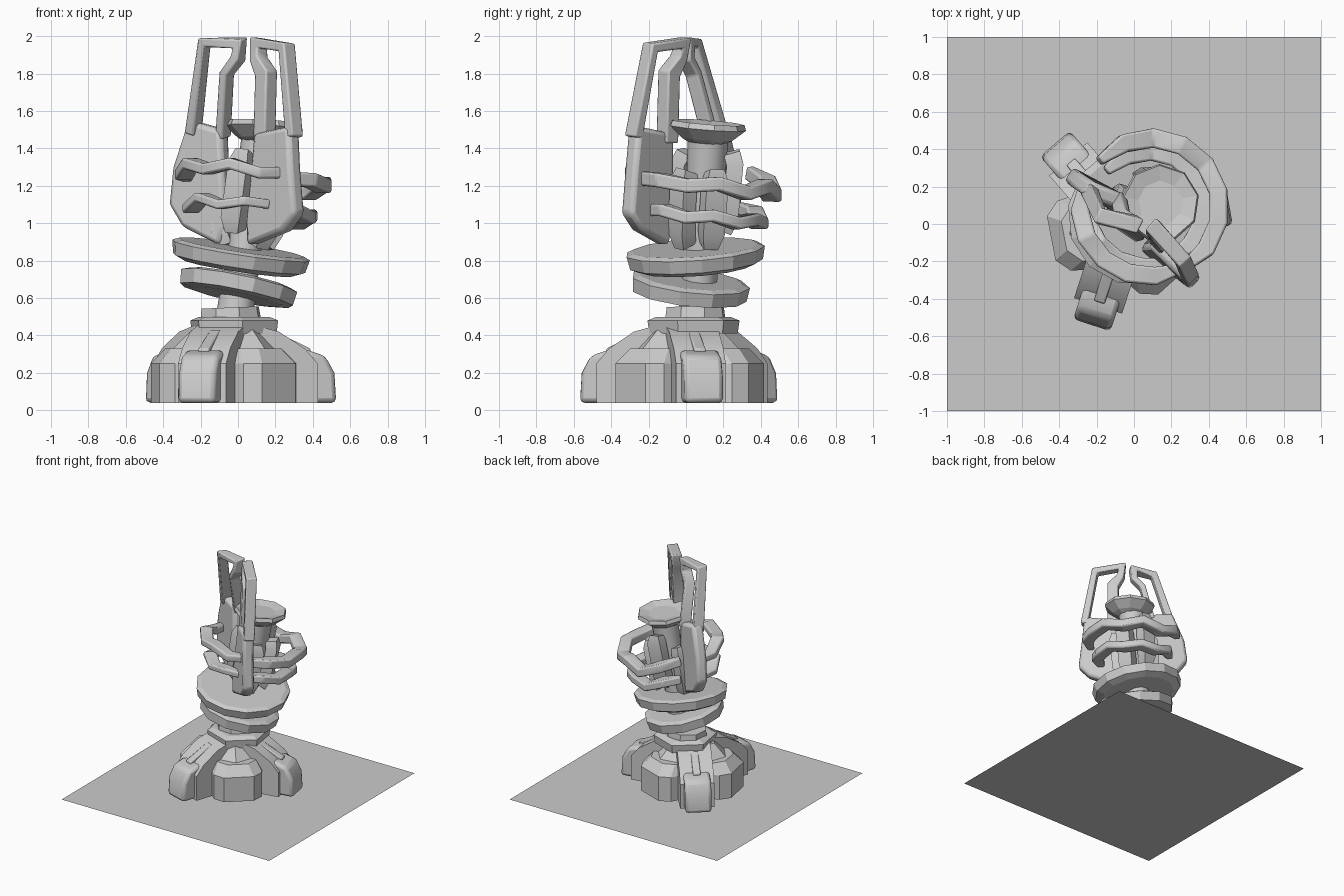
import bpy, bmesh, math
from mathutils import Vector, Matrix

cube = bpy.data.objects.get("Cube")
if cube:
    bpy.data.objects.remove(cube, do_unlink=True)

grey = bpy.data.materials.new("plain grey")
grey.use_nodes = True
colour = (0.6, 0.6, 0.6, 1)
grey.diffuse_color = colour
grey.node_tree.nodes["Principled BSDF"].inputs["Base Color"].default_value = colour
UP = Vector((0, 0, 1))


def finish(name, bm, bevel=0, smooth=True):
    """Turn a bmesh into a named object with the shared material."""
    bmesh.ops.recalc_face_normals(bm, faces=bm.faces)
    mesh = bpy.data.meshes.new(name)
    bm.to_mesh(mesh)
    bm.free()
    mesh.materials.append(grey)
    obj = bpy.data.objects.new(name, mesh)
    bpy.context.collection.objects.link(obj)
    if bevel:
        mod = obj.modifiers.new("soft edges", "BEVEL")
        mod.width, mod.segments = bevel, 2
    if smooth:
        bpy.ops.object.select_all(action="DESELECT")
        obj.select_set(True)
        bpy.context.view_layer.objects.active = obj
        bpy.ops.object.shade_smooth_by_angle(angle=math.radians(32))
    return obj


def loft(bm, rings):
    """Skin a list of equal-length rings and cap both ends."""
    rings = [[bm.verts.new(p) for p in ring] for ring in rings]
    n = len(rings[0])
    for a, b in zip(rings, rings[1:]):
        for i in range(n):
            j = (i + 1) % n
            bm.faces.new((a[i], a[j], b[j], b[i]))
    bm.faces.new(rings[0])
    bm.faces.new(rings[-1])


def sweep(name, path, widths, height, normal=UP, bevel=0):
    """Sweep a mitred rectangle along a path; normal is the height axis."""
    pts = [Vector(p) for p in path]
    rings = []
    for i, p in enumerate(pts):
        before = (p - pts[max(i - 1, 0)]).normalized()
        after = (pts[min(i + 1, len(pts) - 1)] - p).normalized()
        t = (before + after).normalized()
        mitre = 1 / max(0.5, t.dot(after if i == 0 else before))
        side = t.cross(normal).normalized()
        top = side.cross(t).normalized() * height / 2
        side *= widths[i] * mitre / 2
        rings.append([p + side + top, p - side + top, p - side - top, p + side - top])
    bm = bmesh.new()
    loft(bm, rings)
    return finish(name, bm, bevel)


def lathe(name, profile, sides, centre, turn=0, tilt=(0, 0), smooth=False):
    """Stack of polygon rings (radius, height), tilted about x and y."""
    place = (Matrix.Translation(centre) @ Matrix.Rotation(tilt[1], 4, "Y")
             @ Matrix.Rotation(tilt[0], 4, "X"))
    angles = [turn + math.tau * i / sides for i in range(sides)]
    bm = bmesh.new()
    loft(bm, [[place @ Vector((r * math.cos(a), r * math.sin(a), z)) for a in angles]
              for r, z in profile])
    return finish(name, bm, 0, smooth)


def slab(name, outline, thickness, direction, bevel=0):
    """Extrude a 3D outline evenly to both sides along a direction."""
    half = Vector(direction).normalized() * thickness / 2
    bm = bmesh.new()
    loft(bm, [[Vector(p) + half * s for p in outline] for s in (-1, 1)])
    return finish(name, bm, bevel)


# Ground sheet
bm = bmesh.new()
bmesh.ops.create_grid(bm, x_segments=1, y_segments=1, size=1)
sheet = finish("ground_sheet", bm, 0, False)

# Base hub with stepped collar
hub = Vector((-0.05, 0, 0))
lathe("base_hub", [(0.33, 0.04), (0.33, 0.3), (0.22, 0.41), (0.2, 0.43)], 6, hub, math.radians(10))
lathe("hub_step", [(0.24, 0.41), (0.25, 0.48), (0.2, 0.5)], 6, hub + Vector((0.03, 0.04, 0)), 0.7)
lathe("hub_collar", [(0.17, 0.48), (0.16, 0.55)], 8, (-0.02, 0.05, 0), 0.3, (0, -0.04))


def radial(angle, r, z):
    return hub + Vector((r * math.cos(angle), r * math.sin(angle), z))


# Three legs with rounded feet, and three buttresses between them
neck = [(0.1, 0.04), (0.46, 0.04), (0.46, 0.25), (0.39, 0.33), (0.25, 0.42), (0.1, 0.46)]
foot = [(0.3, 0.04), (0.57, 0.04), (0.56, 0.2), (0.51, 0.29), (0.42, 0.32), (0.3, 0.31)]
ridge = [(0.22, 0.38), (0.44, 0.29), (0.44, 0.33), (0.23, 0.43)]
for k in range(3):
    a = math.radians(10 + 121 * k)
    across = (-math.sin(a), math.cos(a), 0)
    for part, profile, width, bevel in (("leg_neck", neck, 0.27, 0),
                                        ("leg_foot", foot, 0.21, 0.025),
                                        ("leg_ridge", ridge, 0.06, 0.008)):
        slab(f"{part}_{k + 1}", [radial(a, r, z) for r, z in profile], width, across, bevel)
    mid = a + math.radians(60)
    rings = []
    for r, z, half in ((0.4, 0.04, 0.12), (0.4, 0.25, 0.12), (0.33, 0.33, 0.08)):
        ring = []
        for out, w in ((0.1, half + 0.1), (r - 0.07, half + 0.07), (r, half),
                       (r, -half), (r - 0.07, -half - 0.07), (0.1, -half - 0.1)):
            ring.append(radial(mid, out, z) + w * Vector((-math.sin(mid), math.cos(mid), 0)))
        rings.append(ring)
    bm = bmesh.new()
    loft(bm, rings)
    finish(f"buttress_{k + 1}", bm, 0, False)

# Leaning central column
foot_point, head_point = Vector((-0.02, 0.06, 0.5)), Vector((0.13, 0.12, 1.48))


def on_axis(z):
    return foot_point.lerp(head_point, (z - 0.5) / 0.98)


bm = bmesh.new()
loft(bm, [[on_axis(z) + Vector((r * math.cos(i * math.tau / 12), r * math.sin(i * math.tau / 12), 0))
           for i in range(12)] for z, r in ((0.5, 0.1), (0.9, 0.09), (1.48, 0.11))])
finish("column", bm)

# Blocks clustered round the upper column
for k in range(5):
    a = math.radians(20 + 72 * k)
    out = Vector((math.cos(a), math.sin(a), 0))
    low, high = 0.88 + 0.08 * (k % 2), 1.28 + 0.1 * (k % 2)
    path = [on_axis(low) + out * 0.11, on_axis(low + 0.07) + out * 0.14,
            on_axis(high - 0.06) + out * 0.15, on_axis(high) + out * 0.13]
    sweep(f"column_block_{k + 1}", path, [0.08, 0.12, 0.12, 0.08], 0.09, out)

# Dished cap on the column
lathe("column_cap", [(0.1, -0.06), (0.14, -0.04), (0.21, 0.02), (0.2, 0.05), (0.12, 0.03)],
      9, (0.14, 0.11, 1.49), 0.2, (-0.08, 0.06))

# Two tilted discs round the lower column
lathe("upper_disc", [(0.3, -0.06), (0.36, -0.035), (0.375, 0.035), (0.34, 0.05)],
      13, (0.01, 0.05, 0.82), 0.1, (0.07, 0.15))
lathe("lower_disc", [(0.24, -0.05), (0.31, -0.04), (0.32, 0.035), (0.28, 0.05)],
      11, (0, 0.02, 0.655), 0.4, (-0.11, 0.2))


# Curved ribs that link the two prongs on both sides
def rib(name, centre, radius, start, end, heights, thick):
    steps = len(heights) - 1
    path, widths = [], []
    for i, z in enumerate(heights):
        a = math.radians(start + (end - start) * i / steps)
        path.append((centre + radius * math.cos(a), 0.09 + radius * math.sin(a), z))
        widths.append(0.05 if i in (0, steps) else 0.095)
    sweep(name, path, widths, thick, UP, 0.012)


rib("front_rib_upper", 0.08, 0.37, 160, 298, (1.25, 1.26, 1.32, 1.29, 1.32, 1.27, 1.27), 0.06)
rib("front_rib_lower", 0.06, 0.32, 170, 290, (1.08, 1.08, 1.14, 1.1, 1.12, 1.1), 0.05)
rib("back_rib_upper", 0.09, 0.37, -62, 138, (1.24, 1.23, 1.2, 1.21, 1.16, 1.2, 1.15, 1.22, 1.27), 0.075)
rib("back_rib_lower", 0.08, 0.3, -68, 140, (1.07, 1.07, 1.03, 1.04, 1, 1.02, 1.0, 1.06, 1.08), 0.065)


# Prongs: a broad blade below, an open hooked frame above
def prong(side, normal, frame, widths, blade):
    sweep(f"{side}_prong_frame", frame, widths, 0.085, Vector(normal), 0.01)
    slab(f"{side}_prong_blade", blade, 0.09, normal, 0.025)


prong("right", (0.55, 0.83, 0),
      [(-0.24, 0.18, 1.48), (-0.18, 0.04, 1.965), (0.01, 0, 1.965), (0, 0, 1.88),
       (-0.06, 0.04, 1.8), (-0.08, 0.13, 1.46)],
      [0.06, 0.045, 0.05, 0.05, 0.045, 0.05],
      [(-0.25, 0.19, 1.55), (-0.33, 0.25, 1.3), (-0.35, 0.27, 1.1), (-0.28, 0.22, 0.98),
       (-0.08, 0.1, 0.88), (-0.05, 0.08, 1), (-0.07, 0.12, 1.5)])
prong("left", (0.7, 0.71, 0),
      [(0.3, -0.28, 1.46), (0.26, -0.19, 1.94), (0.11, -0.02, 1.965), (0.11, -0.04, 1.88),
       (0.15, -0.09, 1.8), (0.14, -0.1, 1.43)],
      [0.06, 0.05, 0.05, 0.06, 0.09, 0.09],
      [(0.3, -0.28, 1.52), (0.31, -0.3, 1.3), (0.33, -0.32, 1.05), (0.27, -0.26, 0.96),
       (0.07, -0.12, 0.88), (0.07, -0.09, 1), (0.11, -0.09, 1.48)])
